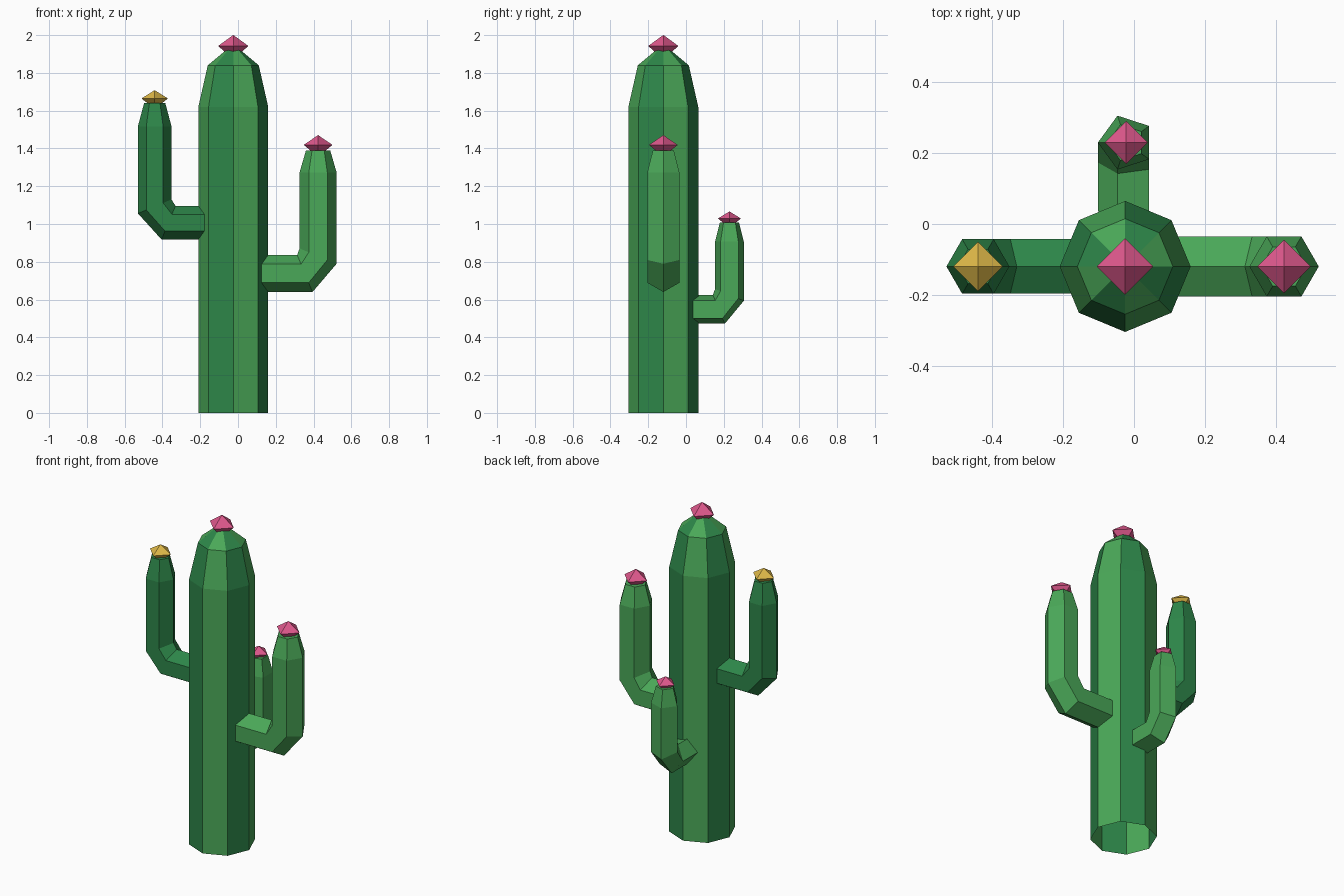
import bpy, bmesh
from math import sin, cos, radians, pi
from mathutils import Vector

if "Cube" in bpy.data.objects:
    bpy.data.objects.remove(bpy.data.objects["Cube"])


def make_material(name, rgb):
    color = [(c / 255 / 12.92 if c < 11 else ((c / 255 + 0.055) / 1.055) ** 2.4) for c in rgb] + [1]
    mat = bpy.data.materials.new(name)
    mat.use_nodes = True
    mat.diffuse_color = color
    mat.node_tree.nodes["Principled BSDF"].inputs["Base Color"].default_value = color
    return mat


LIGHT = make_material("light green", (74, 168, 88))
DARK = make_material("dark green", (45, 134, 73))
PINK = make_material("pink", (222, 88, 140))
YELLOW = make_material("yellow", (222, 184, 72))

UP = Vector((0, 0, 1))


def loft(name, rings, sides, mats, start=0.0, cap_bottom=True):
    """Skin rings of (centre, side axis, second axis); alternate mats around."""
    bm = bmesh.new()
    loops = []
    for centre, u, v in rings:
        angles = [start + 2 * pi * k / sides for k in range(sides)]
        loops.append([bm.verts.new(centre + u * cos(a) + v * sin(a)) for a in angles])
    for low, high in zip(loops, loops[1:]):
        for k in range(sides):
            n = (k + 1) % sides
            face = bm.faces.new((low[k], low[n], high[n], high[k]))
            face.material_index = k % len(mats)
    bm.faces.new(loops[-1])
    if cap_bottom:
        bm.faces.new(loops[0][::-1])
    bmesh.ops.recalc_face_normals(bm, faces=bm.faces)
    mesh = bpy.data.meshes.new(name)
    bm.to_mesh(mesh)
    bm.free()
    for mat in mats:
        mesh.materials.append(mat)
    obj = bpy.data.objects.new(name, mesh)
    bpy.context.collection.objects.link(obj)
    return obj


def upright(origin, profile):
    """Level rings from (radius, height) pairs."""
    x, y = origin
    return [(Vector((x, y, z)), Vector((r, 0, 0)), Vector((0, r, 0))) for r, z in profile]


def flower(name, origin, z, r, tip, mat):
    """Four-sided bud: narrow foot, wide middle, pointed top."""
    mid = z + (tip - z) * 0.36
    loft(name, upright(origin, [(r * 0.48, z - 0.004), (r, mid), (0.001, tip)]), 4, [mat])


def arm(name, direction, base, sides, start, r, tip_r, inner, bend, reach, heights, mat):
    """Arm leaving the trunk level, then turning up through a chamfered elbow."""
    d = Vector(direction)
    side = d.cross(UP)
    level, elbow, shoulder, top = heights
    stations = [(inner, level, r, 0), (bend, level, r, 22.5), (reach, elbow, r, 67.5),
                (reach, shoulder, r, 90), (reach, top, tip_r, 90)]
    rings = []
    for out, z, rad, tilt in stations:
        t = radians(tilt)
        stretch = 1 / cos(radians(22.5)) if tilt in (22.5, 67.5) else 1
        normal = (UP * cos(t) - d * sin(t)) * rad * stretch
        rings.append((Vector((*base, 0)) + d * out + UP * z, side * rad, normal))
    loft(name, rings, sides, [mat], start)


# Trunk: eight striped sides, open underneath
TRUNK = (-0.025, -0.12)
loft("trunk", upright(TRUNK, [(0.185, 0), (0.185, 1.62), (0.135, 1.84), (0.027, 1.93)]),
     8, [LIGHT, DARK], cap_bottom=False)
flower("trunk_flower", TRUNK, 1.91, 0.08, 2.0, PINK)

# Arms
arm("left_arm", (1, 0, 0), (0, -0.12), 6, pi / 2, 0.098, 0.064,
    0.124, 0.354, 0.424, (0.738, 0.83, 1.273, 1.39), LIGHT)
flower("left_arm_flower", (0.424, -0.12), 1.39, 0.076, 1.47, PINK)

arm("right_arm", (-1, 0, 0), (0, -0.12), 6, pi / 2, 0.089, 0.056,
    0.177, 0.368, 0.441, (1.007, 1.093, 1.517, 1.64), DARK)
flower("right_arm_flower", (-0.441, -0.12), 1.64, 0.07, 1.708, YELLOW)

arm("back_arm", (0, 1, 0), (-0.022, 0), 5, pi, 0.08, 0.053,
    0.035, 0.174, 0.23, (0.548, 0.625, 0.907, 1.008), LIGHT)
flower("back_arm_flower", (-0.022, 0.23), 1.008, 0.061, 1.066, PINK)
